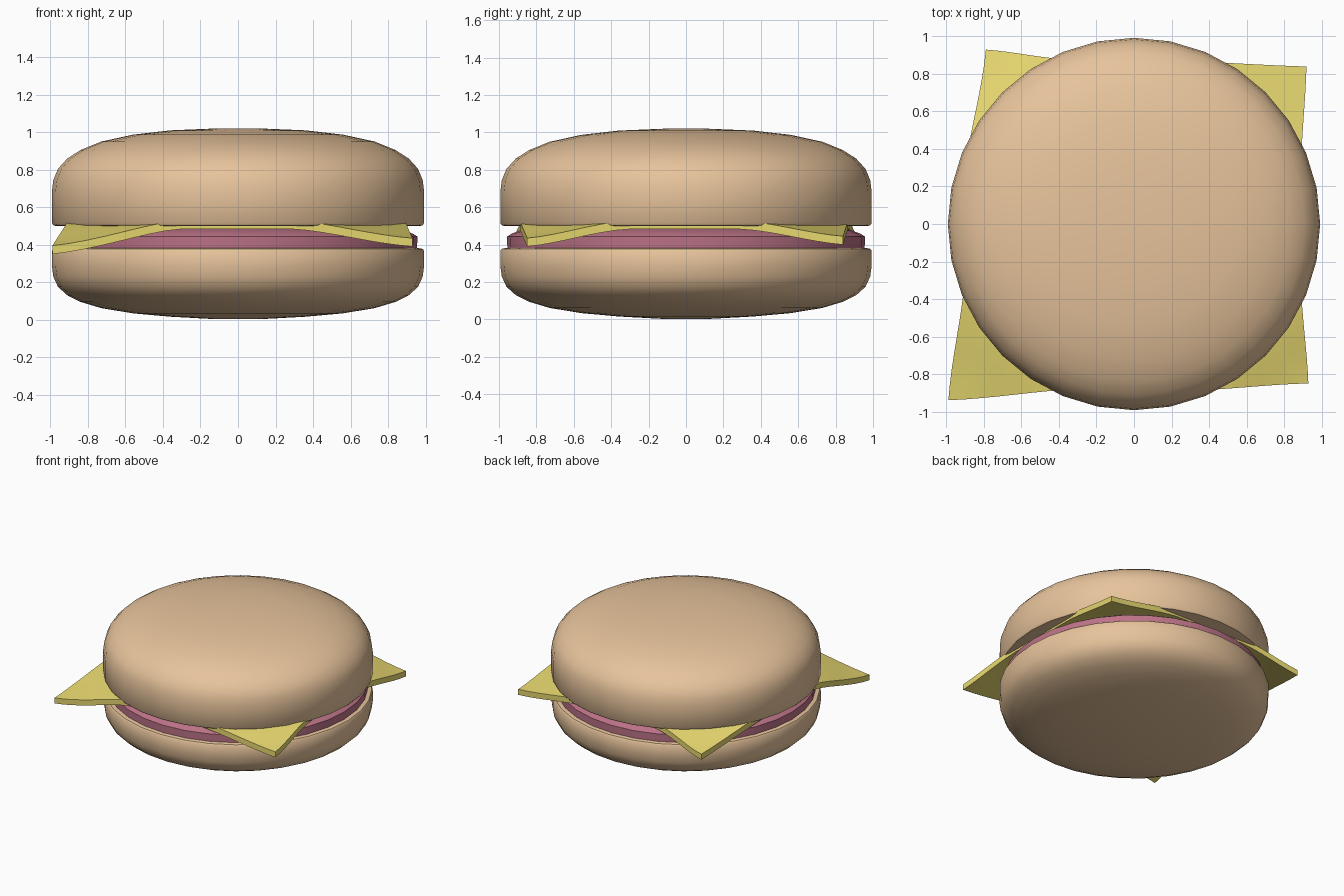
import bpy, bmesh, math

if "Cube" in bpy.data.objects:
    bpy.data.objects.remove(bpy.data.objects["Cube"])


def material(name, color):
    m = bpy.data.materials.new(name)
    m.diffuse_color = (*color, 1)
    m.use_nodes = True
    m.node_tree.nodes["Principled BSDF"].inputs["Base Color"].default_value = m.diffuse_color
    return m


def finish(bm, name, mat, angle):
    bmesh.ops.recalc_face_normals(bm, faces=bm.faces)
    me = bpy.data.meshes.new(name)
    bm.to_mesh(me)
    bm.free()
    ob = bpy.data.objects.new(name, me)
    bpy.context.collection.objects.link(ob)
    me.materials.append(mat)
    bpy.ops.object.select_all(action='DESELECT')
    ob.select_set(True)
    bpy.context.view_layer.objects.active = ob
    bpy.ops.object.shade_smooth_by_angle(angle=math.radians(angle))
    return ob


def lathe(name, profile, mat, sides=32):
    """Spin (radius, z) points, bottom to top, and close both ends."""
    bm = bmesh.new()
    rings = []
    for r, z in profile:
        rings.append([bm.verts.new((r * math.cos(2 * math.pi * i / sides),
                                    r * math.sin(2 * math.pi * i / sides), z))
                      for i in range(sides)])
    for a, b in zip(rings, rings[1:]):
        for i in range(sides):
            j = (i + 1) % sides
            bm.faces.new((a[i], a[j], b[j], b[i]))
    bm.faces.new(rings[0][::-1])
    bm.faces.new(rings[-1])
    return finish(bm, name, mat, 40)


bread = material("bread", (0.80, 0.55, 0.33))
meat = material("meat", (0.50, 0.17, 0.24))
yellow = material("cheese", (0.80, 0.68, 0.16))

# Bottom bun: rounded base, straight wall, small lip on top
lathe("bottom_bun", [(0.12, 0.003), (0.36, 0.016), (0.56, 0.034), (0.73, 0.062), (0.84, 0.095),
                     (0.91, 0.13), (0.96, 0.175), (0.985, 0.23), (0.993, 0.29),
                     (0.993, 0.367), (0.985, 0.378), (0.965, 0.382)], bread)

# Patty: straight side with a softened top edge
lathe("patty", [(0.955, 0.375), (0.957, 0.443), (0.935, 0.458), (0.88, 0.478), (0.80, 0.49)], meat)

# Top bun: small lip, straight wall, broad dome
lathe("top_bun", [(0.955, 0.499), (0.983, 0.502), (0.993, 0.515), (0.993, 0.68), (0.985, 0.745),
                  (0.96, 0.805), (0.91, 0.86), (0.84, 0.905), (0.73, 0.95), (0.56, 0.987),
                  (0.36, 1.01), (0.12, 1.02)], bread)

# Cheese slice: square sheet whose corners droop (corner x, y, top z)
corners = {(-1, -1): (-0.99, -0.94, 0.395), (1, -1): (0.93, -0.85, 0.435),
           (1, 1): (0.92, 0.84, 0.445), (-1, 1): (-0.79, 0.93, 0.41)}
n, thick = 24, 0.045
bm = bmesh.new()
bmesh.ops.create_grid(bm, x_segments=n, y_segments=n, size=1)
for v in bm.verts:
    u, w = v.co.x, v.co.y
    cx, cy, cz = corners[(1 if u >= 0 else -1, 1 if w >= 0 else -1)]
    t = max(0.0, (abs(u) + abs(w) - 1.35) / 0.65)
    t = 0.5 * t + 0.5 * t * t * (3 - 2 * t)
    # nearly square sheet, slightly skewed towards the long side
    fx = u * 0.89 - 0.015 * (1 - u) / 2 + 0.02 * max(0, w) * (1 - u) / 2
    fy = w * 0.87 - 0.01 * u * w * w - 0.015 * (1 - w) / 2
    ex, ey = abs(u), abs(w)
    corner_fx = (0.89 if cx > 0 else -0.905 + 0.02 * (cy > 0))
    corner_fy = (0.87 if cy > 0 else -0.885) - 0.01 * (1 if cx > 0 else -1)
    v.co = (fx + (cx - corner_fx) * t * ex, fy + (cy - corner_fy) * t * ey,
            0.528 + (cz - 0.528) * t)
geom = bmesh.ops.extrude_face_region(bm, geom=bm.faces[:])
for v in [g for g in geom["geom"] if isinstance(g, bmesh.types.BMVert)]:
    v.co.z -= thick
finish(bm, "cheese_slice", yellow, 40)
